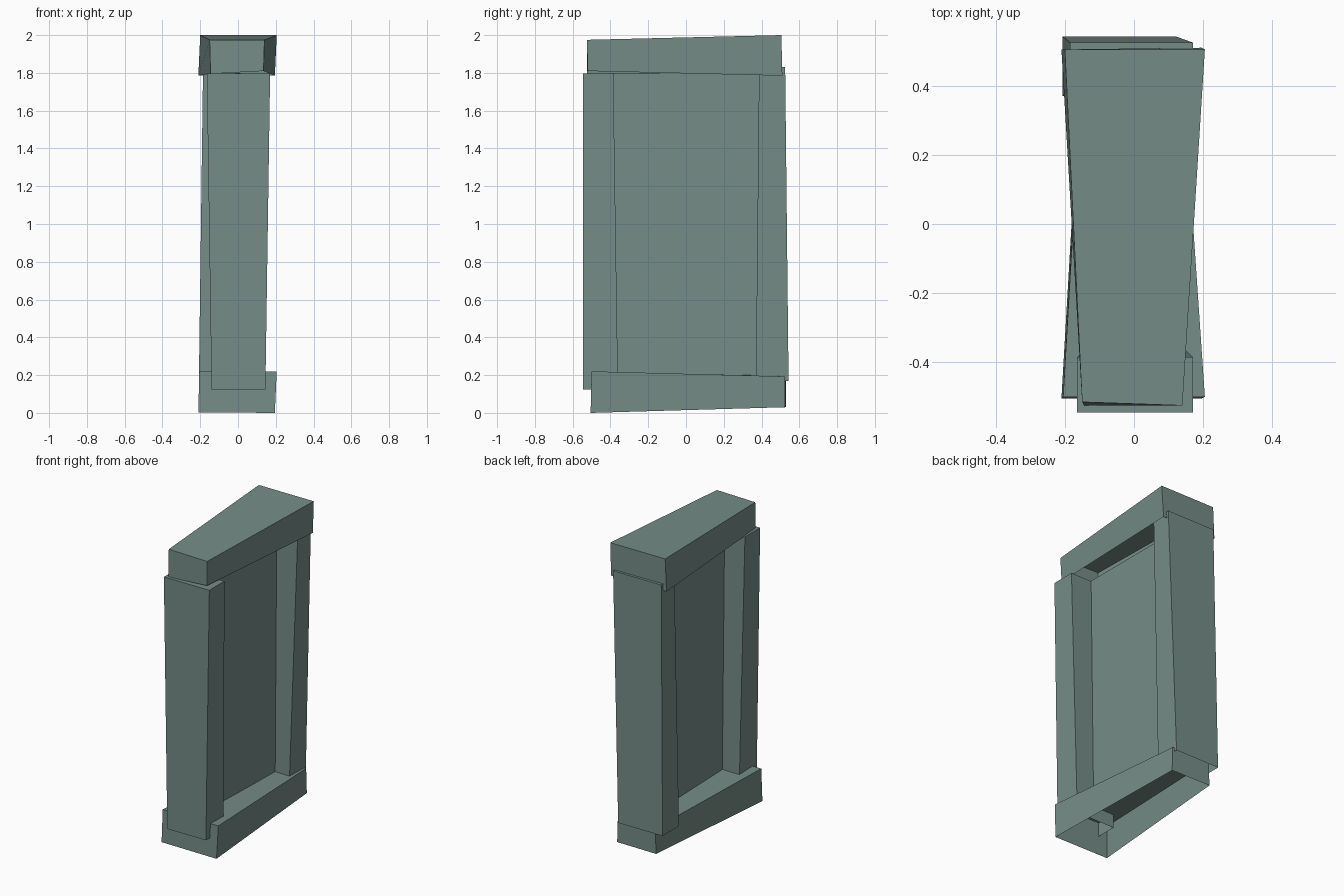
import bpy

stone = bpy.data.materials.new("grey_green")
stone.diffuse_color = (0.18, 0.265, 0.245, 1)


def block(name, lower, upper, open_bottom=True):
    """Tapered block; each end is (corners counter-clockwise from front left)."""
    faces = [(4, 5, 6, 7)]
    faces += [(i, (i + 1) % 4, (i + 1) % 4 + 4, i + 4) for i in range(4)]
    if not open_bottom:
        faces.append((3, 2, 1, 0))
    mesh = bpy.data.meshes.new(name)
    mesh.from_pydata(lower + upper, [], faces)
    mesh.materials.append(stone)
    obj = bpy.data.objects.new(name, mesh)
    bpy.context.collection.objects.link(obj)
    return obj


def ring(x0, x1, y0, y1, z):
    """Level rectangular outline."""
    return [(x0, y0, z), (x1, y0, z), (x1, y1, z), (x0, y1, z)]


# Lintel: wide at the back, narrow at the front, hollow underneath
block("top_beam",
      [(-0.145, -0.525, 1.795), (0.135, -0.52, 1.81),
       (0.195, 0.51, 1.785), (-0.21, 0.505, 1.785)],
      [(-0.15, -0.515, 1.975), (0.14, -0.525, 1.975),
       (0.205, 0.505, 2.0), (-0.20, 0.505, 2.0)])

# Sill: wide at the front, narrow at the back, hollow underneath
block("bottom_beam",
      [(-0.21, -0.505, 0.003), (0.195, -0.505, 0.0),
       (0.14, 0.525, 0.03), (-0.15, 0.53, 0.03)],
      [(-0.205, -0.50, 0.22), (0.205, -0.50, 0.22),
       (0.135, 0.525, 0.193), (-0.145, 0.53, 0.2)])

# Side posts, tapered and open at the foot
block("front_post",
      ring(-0.14, 0.145, -0.545, -0.36, 0.125),
      ring(-0.165, 0.17, -0.545, -0.385, 1.798))
block("back_post",
      ring(-0.207, 0.12, 0.37, 0.543, 0.17),
      ring(-0.185, 0.17, 0.387, 0.525, 1.83))

# Thin infill panel inside the frame
block("panel",
      ring(-0.015, 0.015, -0.39, 0.39, 0.19),
      ring(-0.015, 0.015, -0.39, 0.39, 1.80), open_bottom=False)
